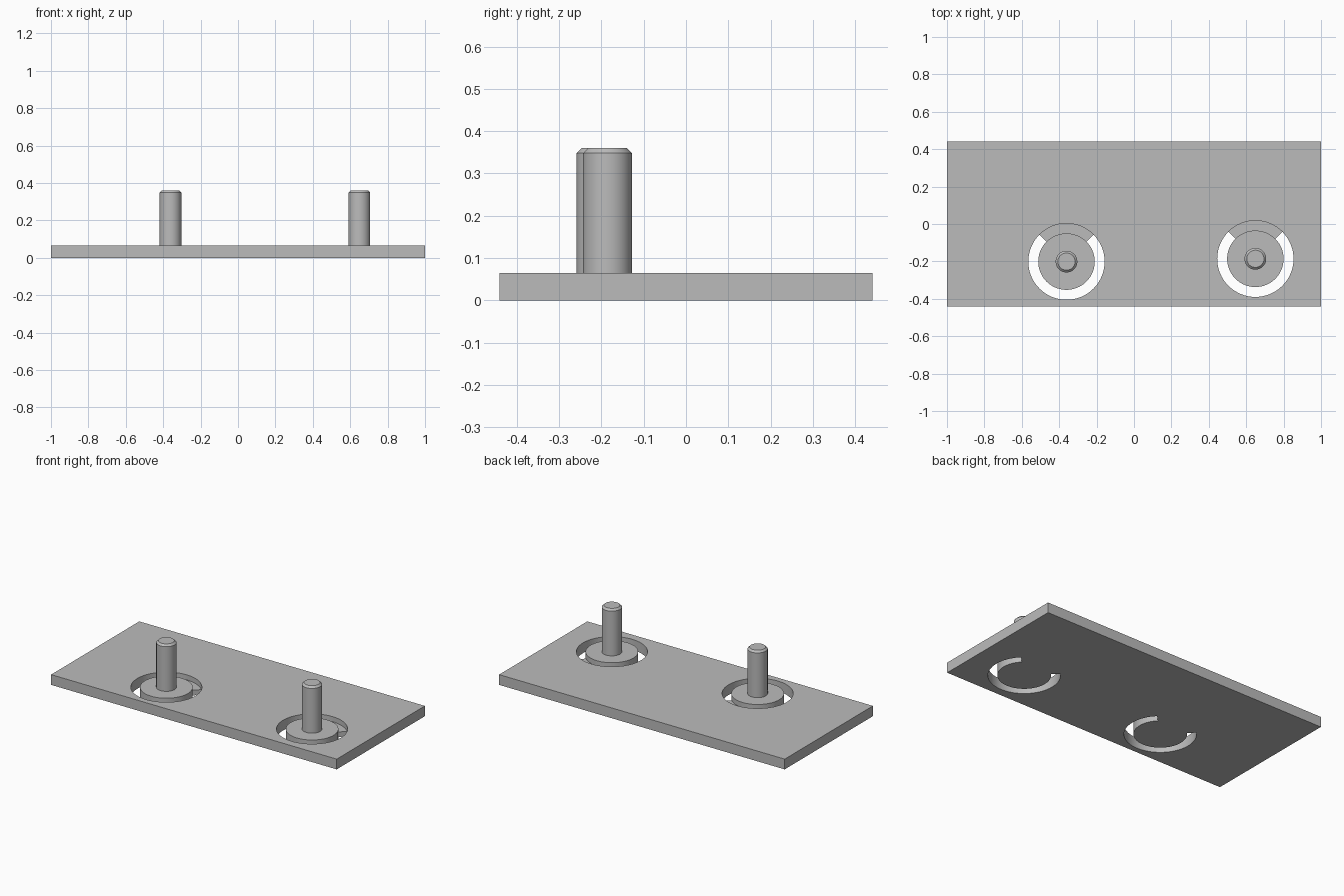
import bpy, bmesh
from math import pi, cos, sin, radians

cube = bpy.data.objects.get("Cube")
if cube:
    bpy.data.objects.remove(cube, do_unlink=True)

THICK = 0.065
SEGMENTS = 64
CENTRES = {"right": (-0.361, -0.201), "left": (0.649, -0.186)}

grey = bpy.data.materials.new("grey metal")
grey.use_nodes = True
colour = (0.5, 0.5, 0.5, 1)
grey.diffuse_color = colour
grey.node_tree.nodes["Principled BSDF"].inputs["Base Color"].default_value = colour


def add_object(name, bm, location=(0, 0, 0)):
    bmesh.ops.recalc_face_normals(bm, faces=bm.faces)
    mesh = bpy.data.meshes.new(name)
    bm.to_mesh(mesh)
    bm.free()
    mesh.materials.append(grey)
    obj = bpy.data.objects.new(name, mesh)
    obj.location = location
    bpy.context.collection.objects.link(obj)
    return obj


def smooth(obj):
    bpy.ops.object.select_all(action="DESELECT")
    obj.select_set(True)
    bpy.context.view_layer.objects.active = obj
    bpy.ops.object.shade_smooth_by_angle(angle=radians(30))


def slot_cutter(name, x, y):
    """Ring-shaped cutter that is shallow over the rear quarter and through elsewhere."""
    bm = bmesh.new()
    verts = {}

    def corner(i, ring, level):
        key = (i % SEGMENTS, ring, level)
        if key not in verts:
            a = 2 * pi * key[0] / SEGMENTS
            r = (0.151, 0.204)[ring]
            verts[key] = bm.verts.new((r * cos(a), r * sin(a), (-0.1, 0.033, 0.15)[level]))
        return verts[key]

    def toggle(quad):
        # A face shared by two neighbouring cells is internal and disappears
        face = bm.faces.get(quad)
        if face:
            bm.faces.remove(face)
        else:
            bm.faces.new(quad)

    for i in range(SEGMENTS):
        bridge = SEGMENTS // 8 <= i < 3 * SEGMENTS // 8
        for level in ((1,) if bridge else (0, 1)):
            c = [[[corner(i + a, r, level + h) for h in (0, 1)] for r in (0, 1)] for a in (0, 1)]
            for s in (0, 1):
                toggle([c[s][0][0], c[s][1][0], c[s][1][1], c[s][0][1]])
                toggle([c[0][s][0], c[1][s][0], c[1][s][1], c[0][s][1]])
                toggle([c[0][0][s], c[1][0][s], c[1][1][s], c[0][1][s]])
    loose = [e for e in bm.edges if not e.link_faces]
    bmesh.ops.delete(bm, geom=loose, context="EDGES")
    cutter = add_object(name, bm, (x, y, 0))
    cutter.hide_render = True
    return cutter


def pin(name, x, y):
    """Round pin with a small chamfer at the top."""
    bm = bmesh.new()
    bmesh.ops.create_cone(bm, cap_ends=True, segments=SEGMENTS, radius1=0.058,
                          radius2=0.058, depth=0.31)
    top = [e for e in bm.edges if all(v.co.z > 0 for v in e.verts)]
    bmesh.ops.bevel(bm, geom=top, offset=0.012, segments=1, affect="EDGES")
    smooth(add_object(name, bm, (x, y, 0.36 - 0.155)))


# Base plate
bm = bmesh.new()
bmesh.ops.create_cube(bm, size=1)
bmesh.ops.scale(bm, vec=(2, 0.882, THICK), verts=bm.verts)
bmesh.ops.translate(bm, vec=(0, 0, THICK / 2), verts=bm.verts)
plate = add_object("base_plate", bm)

# Slotted rings in the plate, with a pin on each island
cutters = []
for side, (x, y) in CENTRES.items():
    cutter = slot_cutter(side + "_slot_cutter", x, y)
    cutters.append(cutter)
    mod = plate.modifiers.new(side + "_slot", "BOOLEAN")
    mod.operation = "DIFFERENCE"
    mod.solver = "EXACT"
    mod.object = cutter
    pin(side + "_pin", x, y)

# Apply the cuts and discard the cutters
bpy.ops.object.select_all(action="DESELECT")
plate.select_set(True)
bpy.context.view_layer.objects.active = plate
for name in [m.name for m in plate.modifiers]:
    bpy.ops.object.modifier_apply(modifier=name)
for cutter in cutters:
    bpy.data.objects.remove(cutter, do_unlink=True)
smooth(plate)
